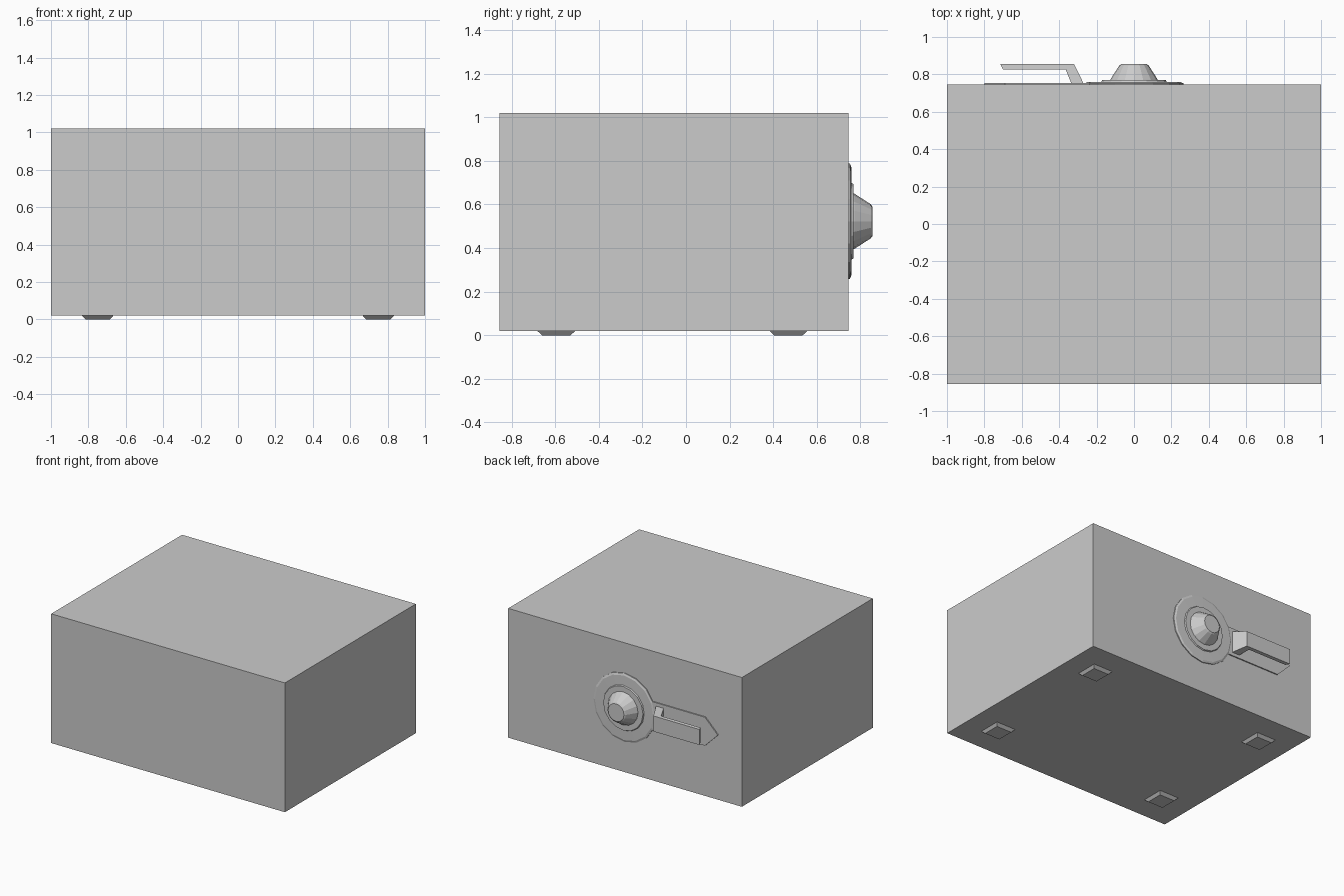
import bpy, bmesh, math

if "Cube" in bpy.data.objects:
    bpy.data.objects.remove(bpy.data.objects["Cube"])

BACK = 0.745   # y of the panel carrying the dial
CZ = 0.523     # height of the dial axis


def make(name, verts, faces):
    me = bpy.data.meshes.new(name)
    me.from_pydata(verts, [], faces)
    bm = bmesh.new()
    bm.from_mesh(me)
    bmesh.ops.recalc_face_normals(bm, faces=bm.faces)
    bm.to_mesh(me)
    bm.free()
    ob = bpy.data.objects.new(name, me)
    bpy.context.collection.objects.link(ob)
    return ob


def bridge(name, a, b):
    """Solid between two matching outlines."""
    n = len(a)
    faces = [(i, (i + 1) % n, n + (i + 1) % n, n + i) for i in range(n)]
    faces += [tuple(range(n)), tuple(range(n, 2 * n))]
    return make(name, a + b, faces)


def rect(cx, cy, hx, hy, z):
    return [(cx + sx * hx, cy + sy * hy, z)
            for sx, sy in ((-1, -1), (1, -1), (1, 1), (-1, 1))]


def lathe(name, profile, n=16):
    """Revolve (radius, y) points about the dial axis."""
    verts = [(r * math.cos(2 * math.pi * i / n), y, CZ + r * math.sin(2 * math.pi * i / n))
             for r, y in profile for i in range(n)]
    faces = [(k * n + i, k * n + (i + 1) % n, (k + 1) * n + (i + 1) % n, (k + 1) * n + i)
             for k in range(len(profile) - 1) for i in range(n)]
    last = (len(profile) - 1) * n
    faces += [tuple(range(n)), tuple(range(last, last + n))]
    return make(name, verts, faces)


# main box
bridge("body", rect(0, -0.055, 1, 0.8, 0.02), rect(0, -0.055, 1, 0.8, 1.02))

# tapered feet
for x in (-0.75, 0.75):
    for y in (-0.595, 0.47):
        bridge("foot", rect(x, y, 0.065, 0.065, 0), rect(x, y, 0.083, 0.087, 0.02))

# stepped dial plate and conical knob
lathe("dial_plate", [(0.265, BACK), (0.265, 0.752), (0.25, 0.758),
                     (0.175, 0.760), (0.17, 0.769), (0.125, 0.769)])
lathe("knob", [(0.13, 0.765), (0.125, 0.775), (0.078, 0.848), (0.068, 0.855)])

# pointed backing plate
outline = [(-0.2, 0.11), (-0.69, 0.11), (-0.8, 0), (-0.69, -0.11), (-0.2, -0.11)]
bridge("pointer_plate", [(x, BACK, CZ + z) for x, z in outline],
       [(x, 0.754, CZ + z) for x, z in outline])

# bent lever: (x, y, half height), flared at its root
lever = [(-0.27, 0.752, 0.085), (-0.32, 0.855, 0.06), (-0.715, 0.855, 0.06),
         (-0.70, 0.825, 0.06), (-0.365, 0.825, 0.06), (-0.335, 0.752, 0.085)]
bridge("lever", [(x, y, CZ + h) for x, y, h in lever],
       [(x, y, CZ - h) for x, y, h in lever])
